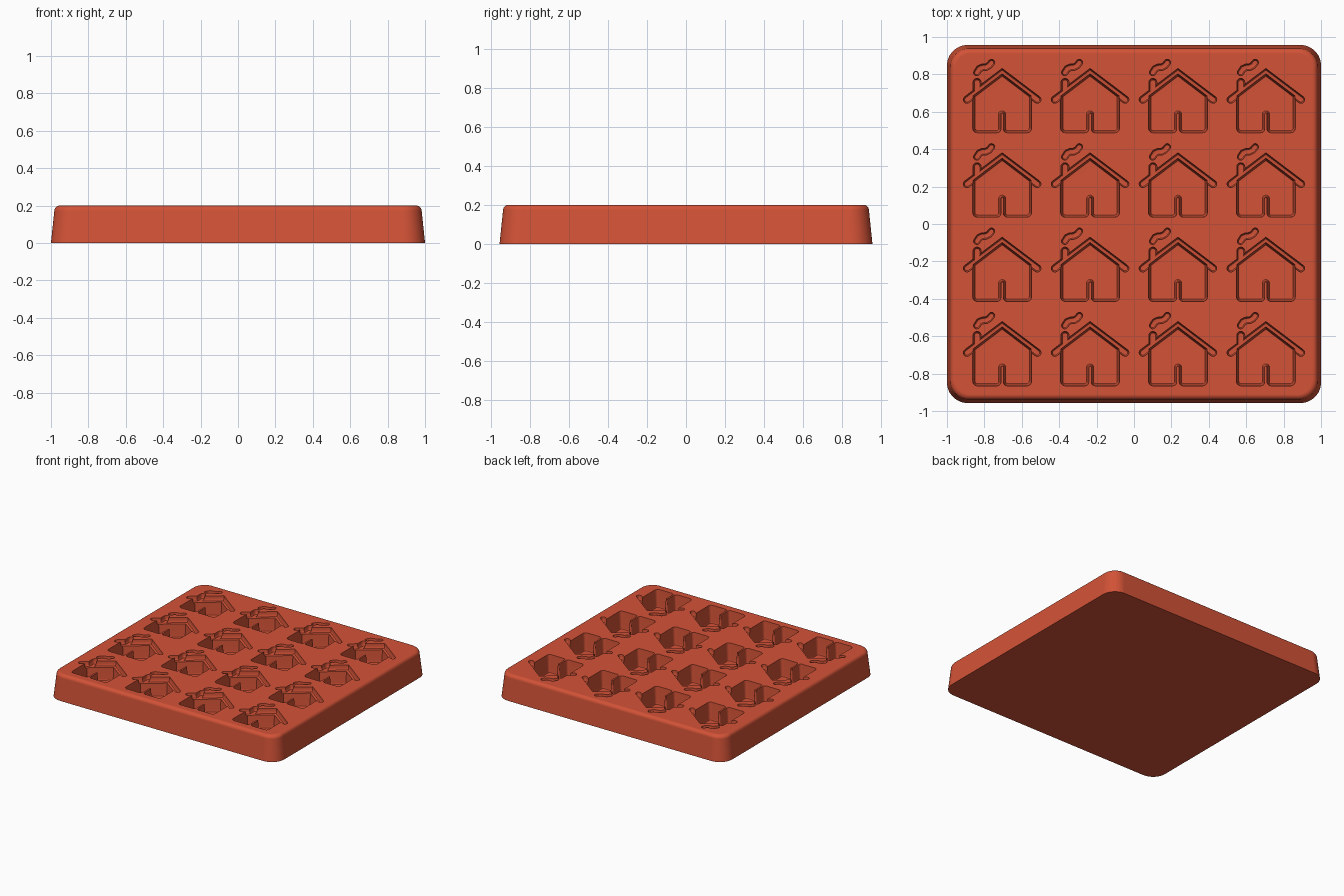
import bpy
import bmesh
from math import pi, cos, sin, radians
from mathutils import Vector

if "Cube" in bpy.data.objects:
    bpy.data.objects.remove(bpy.data.objects["Cube"])

TOP = 0.2
COLS, ROWS = 4, 4
STEP = Vector((0.47, 0.451))
FIRST = Vector((-0.705, -0.866))   # bottom centre of the first house

red = bpy.data.materials.new("brick_red")
red.use_nodes = True
red.diffuse_color = (0.65, 0.085, 0.038, 1)
red.node_tree.nodes["Principled BSDF"].inputs["Base Color"].default_value = red.diffuse_color


def fillet(corners, steps=6):
    """Round each (x, y, radius) corner of a counter-clockwise outline."""
    out = []
    for i, (x, y, r) in enumerate(corners):
        p = Vector((x, y))
        if r == 0:
            out.append(p)
            continue
        a = (Vector(corners[i - 1][:2]) - p).normalized()
        b = (Vector(corners[(i + 1) % len(corners)][:2]) - p).normalized()
        half = a.angle(b) / 2
        bis = (a + b).normalized()
        centre = p + bis * (r / sin(half))
        convex = a.x * b.y - a.y * b.x < 0
        turn = (pi / 2 - half) * (1 if convex else -1)
        for k in range(steps + 1):
            t = turn * (2 * k / steps - 1)
            d = Vector((-bis.x * cos(t) + bis.y * sin(t),
                        -bis.x * sin(t) - bis.y * cos(t)))
            out.append(centre + d * r)
    return out


def inset(outline, amount):
    """Move a counter-clockwise outline inwards with mitred corners."""
    out = []
    for i, p in enumerate(outline):
        a = (p - outline[i - 1]).normalized()
        b = (outline[(i + 1) % len(outline)] - p).normalized()
        na, nb = Vector((-a.y, a.x)), Vector((-b.y, b.x))
        out.append(p + (na + nb) * (amount / (1 + na.dot(nb))))
    return out


def stroke(path, r, steps=8):
    """Outline of a round-ended band along a path."""
    path = [Vector(p) for p in path]
    out = []
    for line in (path, path[::-1]):
        for i in range(1, len(line)):
            a = (line[i] - line[i - 1]).normalized()
            n = Vector((a.y, -a.x))
            if i < len(line) - 1:
                b = (line[i + 1] - line[i]).normalized()
                m = Vector((b.y, -b.x))
                out.append(line[i] + (n + m) * (r / (1 + n.dot(m))))
            else:
                for k in range(steps + 1):
                    t = pi * k / steps
                    out.append(line[i] + n * (r * cos(t)) + a * (r * sin(t)))
    return out


def loft(name, rings, offsets):
    """Skin (outline, z) rings into a closed solid, once per offset."""
    bm = bmesh.new()
    for o in offsets:
        loops = [[bm.verts.new((p.x + o.x, p.y + o.y, z)) for p in ring]
                 for ring, z in rings]
        n = len(loops[0])
        for low, high in zip(loops, loops[1:]):
            for i in range(n):
                j = (i + 1) % n
                bm.faces.new((low[i], low[j], high[j], high[i]))
        bm.faces.new(loops[0][::-1])
        bm.faces.new(loops[-1])
    bmesh.ops.recalc_face_normals(bm, faces=bm.faces)
    mesh = bpy.data.meshes.new(name)
    bm.to_mesh(mesh)
    bm.free()
    mesh.materials.append(red)
    obj = bpy.data.objects.new(name, mesh)
    bpy.context.collection.objects.link(obj)
    return obj


# Tray block: tapered sides, round corners, softened top edge
def tray_ring(shrink, z):
    x, y = 1 - shrink, 0.957 - shrink
    r = 0.11 - shrink * 0.6
    return fillet([(-x, -y, r), (x, -y, r), (x, y, r), (-x, y, r)], 12), z


EDGE = 0.028
tray_rings = [tray_ring(0, 0), tray_ring(0.018, TOP - EDGE)]
for k in range(1, 7):
    t = pi / 2 * k / 6
    tray_rings.append(tray_ring(0.018 + EDGE * (1 - cos(t)), TOP - EDGE + EDGE * sin(t)))
tray = loft("mould_tray", tray_rings, [Vector((0, 0))])

cells = [FIRST + Vector((STEP.x * c, STEP.y * r)) for c in range(COLS) for r in range(ROWS)]

# House body cavity, with the door left standing as a thin post
body = fillet([(-0.158, 0, 0.026), (-0.006, 0, 0.022), (-0.006, 0.105, 0.005),
               (0.006, 0.105, 0.005), (0.006, 0, 0.022), (0.158, 0, 0.026),
               (0.158, 0.2, 0), (0, 0.32, 0), (-0.158, 0.2, 0)])
FLOOR = TOP - 0.14
body_rings = [(inset(body, d), z) for d, z in (
    (0.018, FLOOR), (0.013, FLOOR + 0.003), (0.009, FLOOR + 0.012), (0, TOP + 0.007))]
cutters = [loft("house_cavity", body_rings, cells)]

# Roof, chimney and smoke: shallow round-bottomed grooves
grooves = {
    "roof_groove": ([(-0.188, 0.178), (0, 0.32), (0.188, 0.178)], 0.02),
    "chimney_groove": ([(-0.134, 0.225), (-0.134, 0.27)], 0.022),
    "smoke_groove": ([(-0.135, 0.323), (-0.122, 0.343), (-0.106, 0.35),
                      (-0.087, 0.351), (-0.07, 0.36), (-0.057, 0.376)], 0.018),
}
DEPTH = 0.04
for name, (path, r) in grooves.items():
    rings = [(stroke(path, r * s), TOP - DEPTH * d) for s, d in (
        (0.35, 1), (0.65, 0.92), (0.85, 0.7), (0.95, 0.4), (1, -0.2))]
    cutters.append(loft(name, rings, cells))

# Cut every cavity out of the tray
bpy.ops.object.select_all(action='DESELECT')
bpy.context.view_layer.objects.active = tray
tray.select_set(True)
for cutter in cutters:
    mod = tray.modifiers.new(cutter.name, 'BOOLEAN')
    mod.operation = 'DIFFERENCE'
    mod.solver = 'EXACT'
    mod.object = cutter
    bpy.ops.object.modifier_apply(modifier=mod.name)
    bpy.data.objects.remove(cutter)

# Smooth rounded parts while large faces stay flat
bpy.ops.object.shade_smooth_by_angle(angle=radians(35))
weighted = tray.modifiers.new("flat_faces", 'WEIGHTED_NORMAL')
weighted.keep_sharp = True
